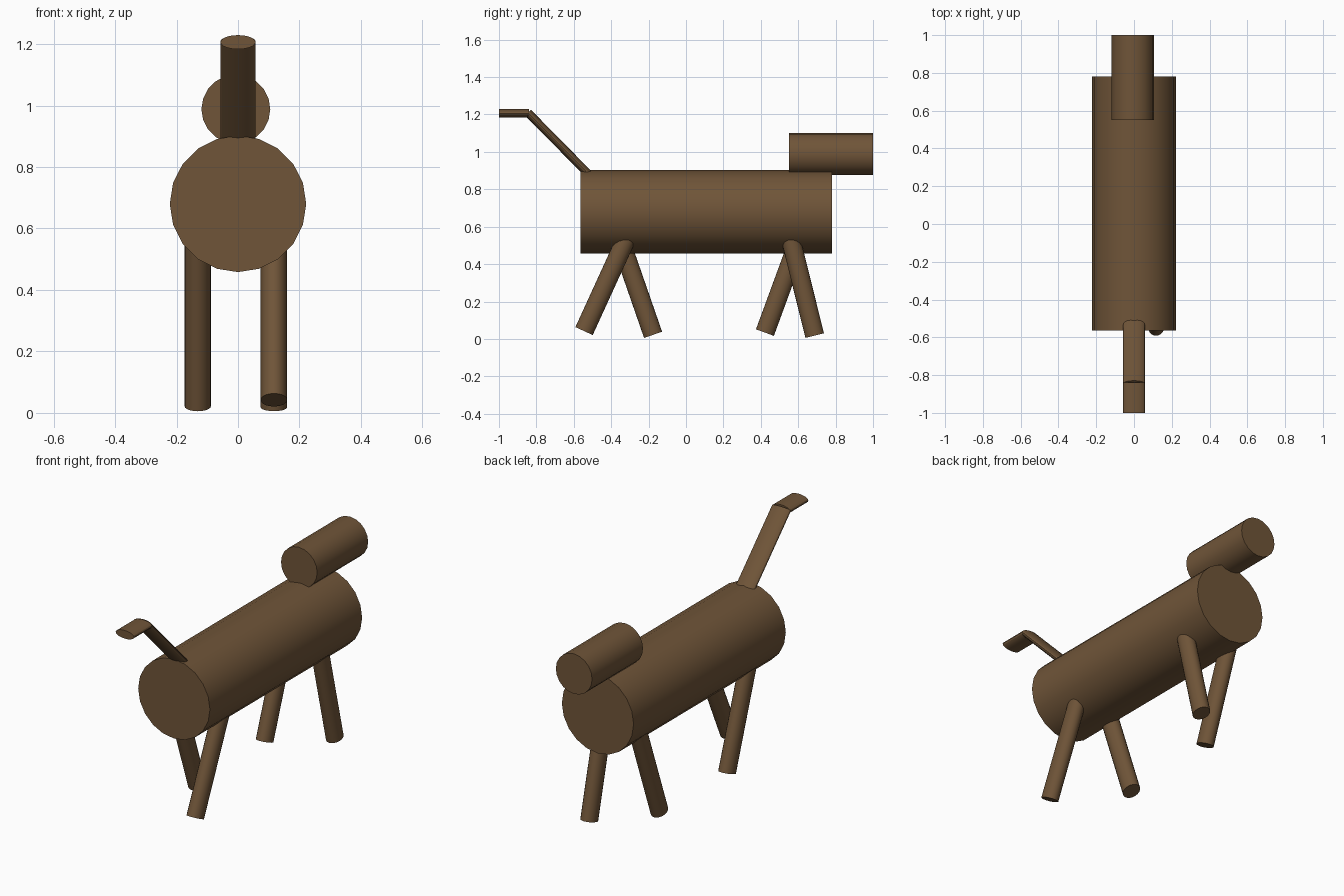
import bpy
import math
from mathutils import Vector, Matrix

if "Cube" in bpy.data.objects:
    bpy.data.objects.remove(bpy.data.objects["Cube"])

SIDES = 20

wood = bpy.data.materials.new("brown")
wood.diffuse_color = (0.16, 0.09, 0.04, 1)
wood.use_nodes = True
wood.node_tree.nodes["Principled BSDF"].inputs["Base Color"].default_value = wood.diffuse_color


def rod(name, start, end, half_width, half_depth):
    """Elliptical cylinder between two points; half_width lies along x."""
    a, b = Vector(start), Vector(end)
    axis = (b - a).normalized()
    x_dir = Vector((1, 0, 0))
    y_dir = axis.cross(x_dir)
    rot = Matrix((x_dir, y_dir, axis)).transposed()
    bpy.ops.mesh.primitive_cylinder_add(vertices=SIDES, radius=1, depth=(b - a).length)
    obj = bpy.context.object
    obj.name = name
    # primitive's first vertex is on its y axis; 20 sides also puts one on x
    obj.data.transform(Matrix.Diagonal((half_width, half_depth, 1, 1)))
    obj.data.transform(Matrix.Translation((a + b) / 2) @ rot.to_4x4())
    obj.data.materials.append(wood)
    bpy.ops.object.shade_smooth_by_angle(angle=math.radians(30))
    return obj


# Barrel body and head
rod("body", (0, -0.565, 0.68), (0, 0.78, 0.68), 0.222, 0.222)
rod("head", (-0.007, 0.55, 0.988), (-0.007, 1.0, 0.988), 0.112, 0.112)

# Flattened tail: rising part and level tip
rod("tail", (0, -0.50, 0.86), (0, -0.845, 1.21), 0.057, 0.022)
rod("tail_tip", (0, -0.84, 1.206), (0, -1.0, 1.206), 0.057, 0.023)

# Splayed legs: x, foot (y, z), and a point higher on the axis (y, z)
legs = {
    "leg_a_right": (0.117, (-0.545, 0.042), (-0.342, 0.486)),
    "leg_a_left": (-0.131, (-0.176, 0.022), (-0.337, 0.486)),
    "leg_b_left": (-0.131, (0.422, 0.034), (0.588, 0.486)),
    "leg_b_right": (0.117, (0.688, 0.018), (0.572, 0.486)),
}
for name, (x, foot, upper) in legs.items():
    f, u = Vector((x, *foot)), Vector((x, *upper))
    rod(name, f, f + (u - f) * 1.15, 0.043, 0.051)
